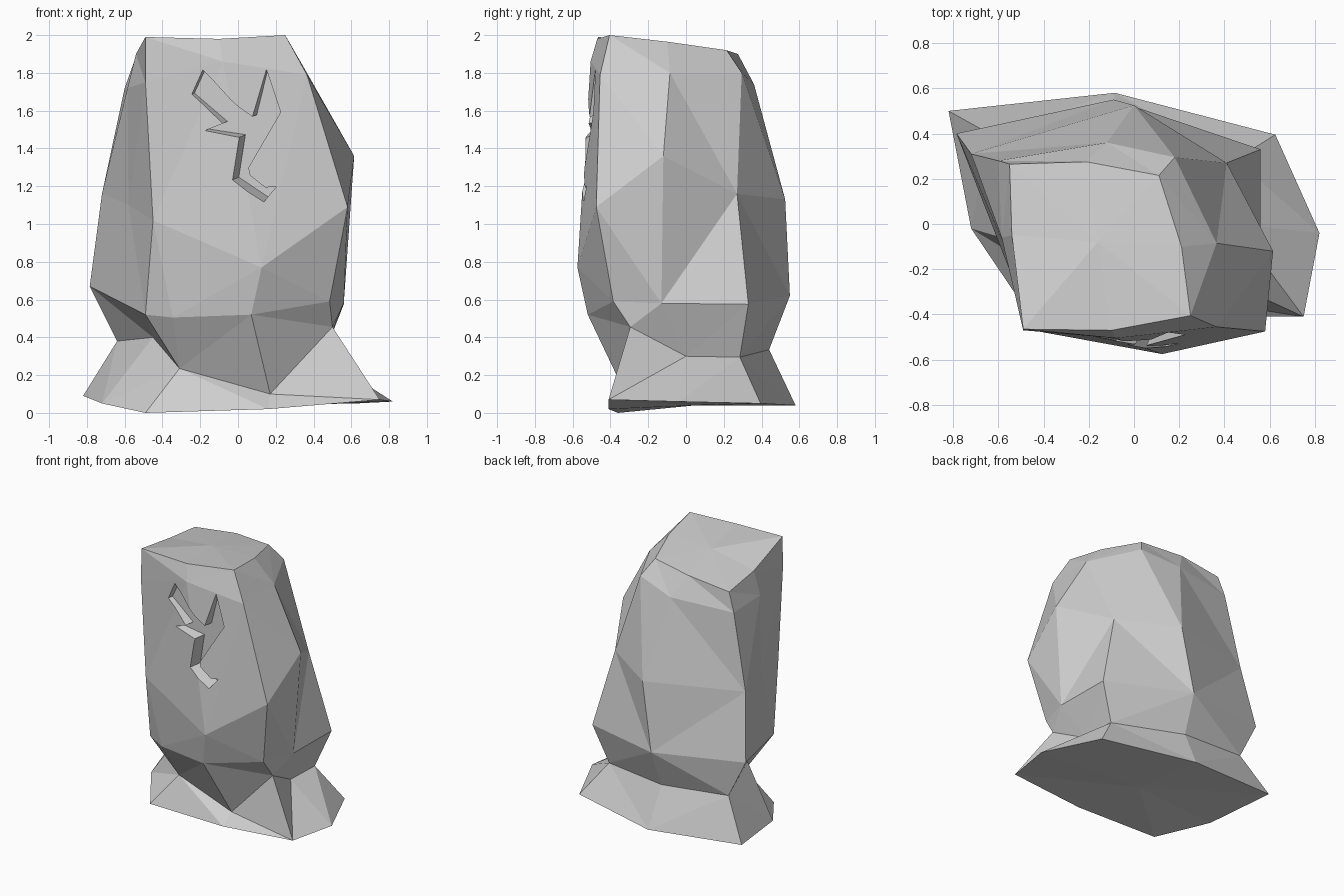
import bpy, bmesh
from mathutils import Vector

if "Cube" in bpy.data.objects:
    bpy.data.objects.remove(bpy.data.objects["Cube"])

grey = bpy.data.materials.new("stone grey")
grey.diffuse_color = (0.62, 0.62, 0.62, 1)
grey.use_nodes = True
grey.node_tree.nodes["Principled BSDF"].inputs["Base Color"].default_value = grey.diffuse_color


def finish(name, bm):
    bmesh.ops.recalc_face_normals(bm, faces=bm.faces)
    me = bpy.data.meshes.new(name)
    bm.to_mesh(me)
    bm.free()
    me.materials.append(grey)
    ob = bpy.data.objects.new(name, me)
    bpy.context.collection.objects.link(ob)
    return ob


# Vertical corner columns of the stone, each listed from top to bottom
front_left = [(-.49, -.465, 1.99), (-.49, -.47, 1.75), (-.45, -.47, 1.02), (-.345, -.43, .505), (-.31, -.27, .235)]
front = [(-.1, -.47, 1.98), (-.08, -.505, 1.86), (.125, -.575, .77), (.07, -.52, .52), (.17, -.32, .10)]
front_right = [(.25, -.405, 2.0), (.365, -.455, 1.79), (.58, -.475, 1.09), (.485, -.385, .59), (.5, -.295, .455)]
right = [(.21, -.1, 1.965), (.365, -.085, 1.8), (.615, -.12, 1.36), (.56, -.13, .58), (.445, 0, .3)]
back_right = [(.11, .215, 1.92), (.18, .295, 1.8), (.41, .27, 1.16), (.56, .33, .575), (.45, .285, .295)]
back = [(-.21, .275, 1.9), (-.12, .36, 1.74), (0, .525, 1.13), (-.09, .55, .62), (-.1, .44, .335)]
back_left = [(-.55, .265, 1.86), (-.6, .28, 1.72), (-.72, .31, 1.16), (-.785, .4, .67), (-.64, .4, .38)]
left = [(-.54, -.05, 1.9), (-.585, -.06, 1.72), (-.58, -.08, 1.1), (-.49, -.36, .52), (-.45, -.1, .4)]
columns = [front_left, front, front_right, right, back_right, back, back_left, left]

# Flared foot below the stone, one corner per column
foot = [(-.49, -.36, 0), (.16, -.41, .02), (.75, -.41, .07), (.82, -.04, .06),
        (.625, .395, .05), (-.085, .58, .04), (-.82, .5, .09), (-.72, -.02, .05)]

# Skin the columns, then close the top and the underside
bm = bmesh.new()
grid = [[bm.verts.new(p) for p in col + [f]] for col, f in zip(columns, foot)]
top = bm.verts.new((-.16, -.08, 1.955))
bottom = bm.verts.new((0, .05, .04))
for a, b in zip(grid, grid[1:] + grid[:1]):
    for i in range(len(a) - 1):
        bm.faces.new((a[i], a[i + 1], b[i + 1], b[i]))
    bm.faces.new((top, a[0], b[0]))
    bm.faces.new((bottom, b[-1], a[-1]))
bmesh.ops.triangulate(bm, faces=bm.faces[:])
stone = finish("standing_stone", bm)

# Carved mark: a slanted prism cut into the front
mark = [(-.2, 1.81), (-.01, 1.625), (.07, 1.565), (.13, 1.81), (.21, 1.585), (.06, 1.3), (.07, 1.26),
        (.15, 1.195), (.205, 1.2), (.145, 1.12), (-.025, 1.235), (.01, 1.46), (-.185, 1.49), (-.085, 1.53),
        (-.26, 1.68)]
slant = Vector((.45, 1, .2))
bm = bmesh.new()
near, far = ([bm.verts.new(Vector((x, -.525, z)) + slant * t) for x, z in mark] for t in (-.1, .065))
bm.faces.new(near)
bm.faces.new(far[::-1])
for i in range(len(mark)):
    bm.faces.new((near[i - 1], far[i - 1], far[i], near[i]))
cutter = finish("mark_cutter", bm)
cutter.hide_render = True

cut = stone.modifiers.new("carved mark", 'BOOLEAN')
cut.operation = 'DIFFERENCE'
cut.solver = 'EXACT'
cut.object = cutter
bpy.context.view_layer.objects.active = stone
bpy.ops.object.modifier_apply(modifier=cut.name)
bpy.data.objects.remove(cutter)
